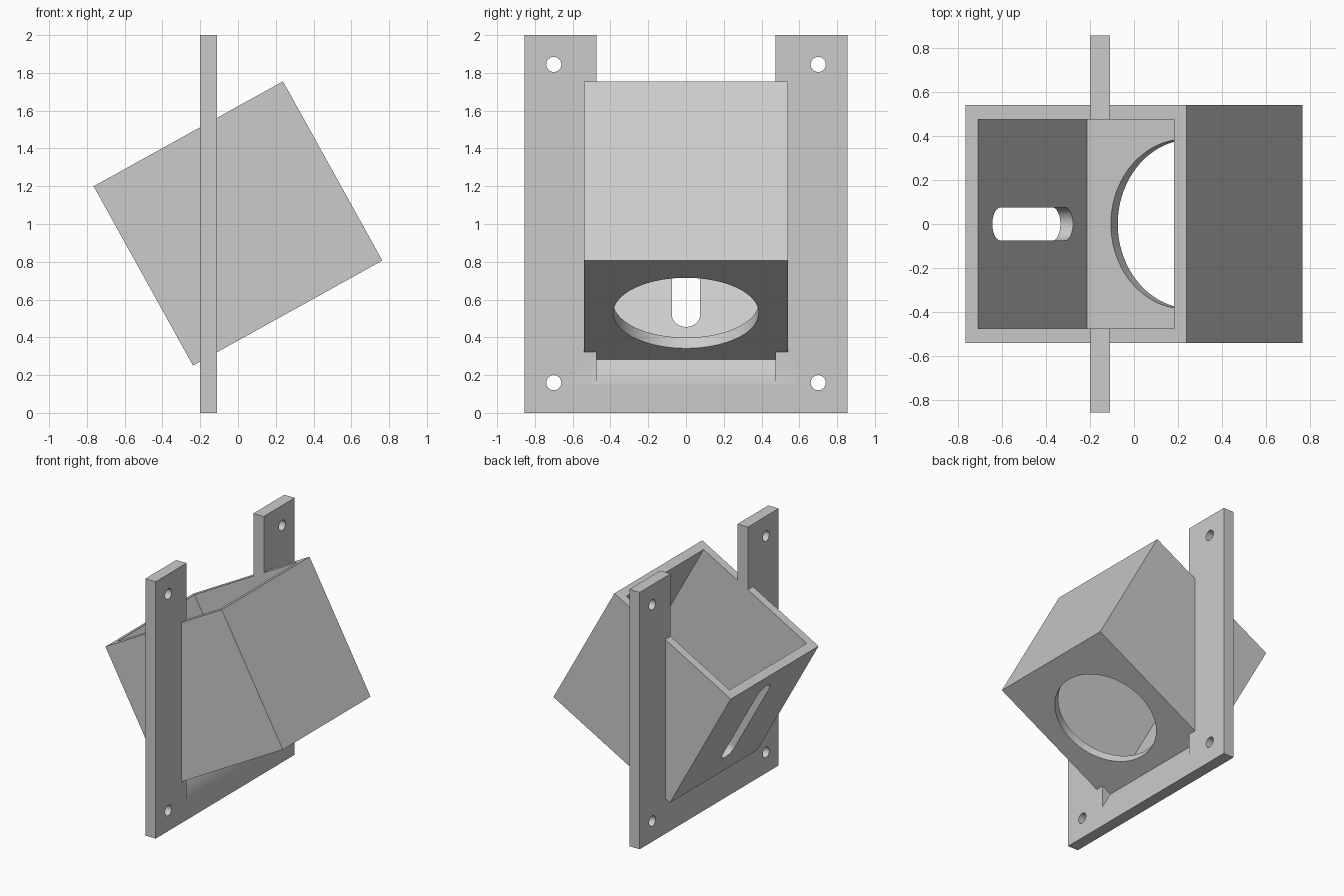
import bpy
import bmesh
from math import cos, sin, pi, radians
from mathutils import Matrix

cube = bpy.data.objects.get("Cube")
if cube:
    bpy.data.objects.remove(cube, do_unlink=True)

grey = bpy.data.materials.new("plain grey")
grey.use_nodes = True
COLOUR = (0.6, 0.6, 0.6, 1)
grey.diffuse_color = COLOUR
grey.node_tree.nodes["Principled BSDF"].inputs["Base Color"].default_value = COLOUR

# Tilted box: outer sizes, wall thickness and placement
LENGTH, WIDTH, HEIGHT, WALL = 1.146, 1.08, 1.085, 0.065
TILT = Matrix.Translation((0, 0, 1.003)) @ Matrix.Rotation(radians(-29), 4, "Y")
UPRIGHT = Matrix.Identity(4)


def prism(name, outline, depth, frame):
    """Extrude a flat outline along local z, centred, and place it by a frame."""
    bm = bmesh.new()
    face = bm.faces.new([bm.verts.new((x, y, -depth / 2)) for x, y in outline])
    top = bmesh.ops.extrude_face_region(bm, geom=[face])["geom"]
    moved = [v for v in top if isinstance(v, bmesh.types.BMVert)]
    bmesh.ops.translate(bm, vec=(0, 0, depth), verts=moved)
    bmesh.ops.transform(bm, matrix=frame, verts=bm.verts)
    bmesh.ops.recalc_face_normals(bm, faces=bm.faces)
    mesh = bpy.data.meshes.new(name)
    bm.to_mesh(mesh)
    bm.free()
    mesh.materials.append(grey)
    obj = bpy.data.objects.new(name, mesh)
    bpy.context.collection.objects.link(obj)
    return obj


def block(name, size, centre, frame=UPRIGHT):
    x, y = size[0] / 2, size[1] / 2
    outline = [(-x, -y), (x, -y), (x, y), (-x, y)]
    return prism(name, outline, size[2], frame @ Matrix.Translation(centre))


def rounded(radius, straight=0, steps=64):
    """Circle outline, stretched along x into a slot when straight > 0."""
    points = []
    for side in (0, 1):
        shift = straight / 2 * (1 - 2 * side)
        count = steps // 2 + (1 if straight else 0)
        for i in range(count):
            a = -pi / 2 + pi * side + 2 * pi * i / steps
            points.append((shift + radius * cos(a), radius * sin(a)))
    return points


def combine(target, other, operation):
    """Apply a boolean and discard the helper object."""
    other.hide_render = True
    mod = target.modifiers.new("combine", "BOOLEAN")
    mod.operation, mod.object, mod.solver = operation, other, "EXACT"
    bpy.ops.object.select_all(action="DESELECT")
    bpy.context.view_layer.objects.active = target
    target.select_set(True)
    bpy.ops.object.modifier_apply(modifier=mod.name)
    bpy.data.objects.remove(other, do_unlink=True)


# Upright mounting plate with the box passage cut through it at the tilt
plate = block("mounting_plate", (0.09, 1.71, 2), (-0.155, 0, 1))
inner = (LENGTH - 2 * WALL, WIDTH - 2 * WALL)
combine(plate, block("passage", (*inner, 4), (0, 0, 0), TILT), "DIFFERENCE")

# Four screw holes near the plate corners
along_x = Matrix.Rotation(pi / 2, 4, "Y")
for y in (-0.7, 0.7):
    for z in (0.16, 1.845):
        place = Matrix.Translation((-0.155, y, z)) @ along_x
        combine(plate, prism("screw_hole", rounded(0.04, steps=32), 0.3, place), "DIFFERENCE")

# Box joined to the plate, then hollowed from its open top
holder = block("tilted_box_holder", (LENGTH, WIDTH, HEIGHT), (0, 0, 0), TILT)
combine(holder, plate, "UNION")
combine(holder, block("cavity", (*inner, 2), (0, 0, 1 - HEIGHT / 2 + WALL), TILT), "DIFFERENCE")

# Large round opening in the floor
floor = TILT @ Matrix.Translation((0, 0, -HEIGHT / 2))
combine(holder, prism("floor_hole", rounded(0.385, steps=96), 0.4, floor), "DIFFERENCE")

# Long slot running up the left wall
wall = TILT @ Matrix.Translation((-LENGTH / 2, 0, WALL / 2)) @ along_x
combine(holder, prism("slot", rounded(0.075, 0.604), 0.3, wall), "DIFFERENCE")

bpy.ops.object.shade_smooth_by_angle(angle=radians(30))
